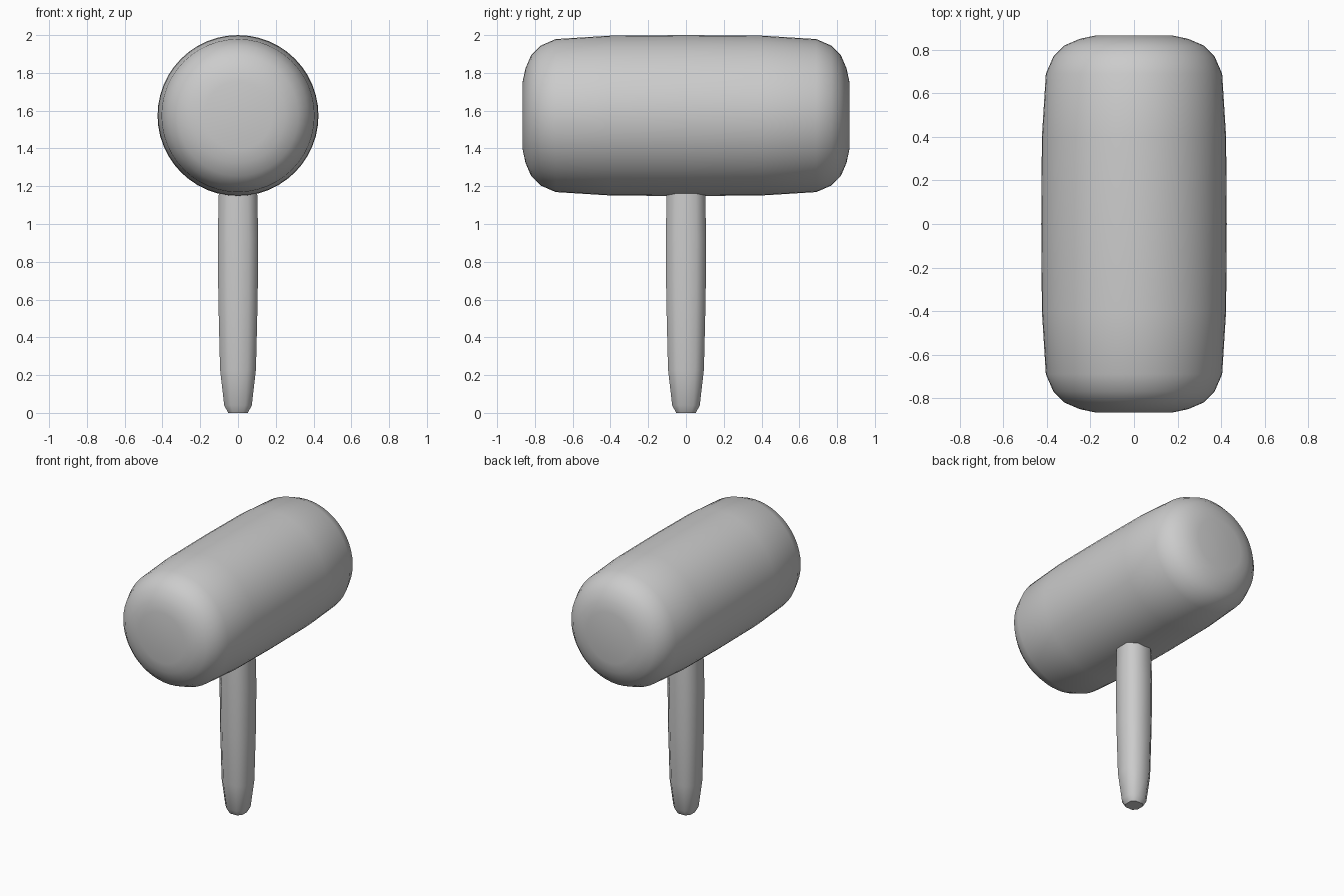
import bpy, bmesh, math
from mathutils import Matrix

cube = bpy.data.objects.get("Cube")
if cube:
    bpy.data.objects.remove(cube, do_unlink=True)

grey = bpy.data.materials.new("plain grey")
grey.use_nodes = True
colour = (0.6, 0.6, 0.6, 1)
grey.diffuse_color = colour
grey.node_tree.nodes["Principled BSDF"].inputs["Base Color"].default_value = colour


def circle(radius, sides=48):
    return [(radius * math.cos(2 * math.pi * i / sides),
             radius * math.sin(2 * math.pi * i / sides)) for i in range(sides)]


def chamfered_square(half, flat=0.52):
    f = half * flat
    return [(half, -f), (half, f), (f, half), (-f, half),
            (-half, f), (-half, -f), (-f, -half), (f, -half)]


def loft(name, section, profile, matrix=Matrix()):
    """Skin a stack of sections along z; profile holds (z, size) pairs."""
    bm = bmesh.new()
    rings = [[bm.verts.new((x, y, z)) for x, y in section(size)]
             for z, size in profile]
    for low, high in zip(rings, rings[1:]):
        for i in range(len(low)):
            j = (i + 1) % len(low)
            bm.faces.new((low[i], low[j], high[j], high[i]))
    bm.faces.new(rings[0][::-1])
    bm.faces.new(rings[-1])
    bm.transform(matrix)
    bmesh.ops.recalc_face_normals(bm, faces=bm.faces)
    mesh = bpy.data.meshes.new(name)
    bm.to_mesh(mesh)
    bm.free()
    mesh.materials.append(grey)
    obj = bpy.data.objects.new(name, mesh)
    bpy.context.collection.objects.link(obj)
    bpy.ops.object.select_all(action='DESELECT')
    obj.select_set(True)
    bpy.context.view_layer.objects.active = obj
    bpy.ops.object.shade_smooth_by_angle(angle=math.radians(50))
    return obj


# Mallet head: rounded barrel lying along y, mirrored half profile
half = [(0, 0.426), (0.4, 0.423), (0.69, 0.405), (0.77, 0.37),
        (0.82, 0.32), (0.85, 0.25), (0.865, 0.18)]
barrel = [(-z, r) for z, r in half[:0:-1]] + half
loft("mallet_head", circle, barrel,
     Matrix.Translation((0, 0, 1.574)) @ Matrix.Rotation(math.pi / 2, 4, 'X'))

# Handle: soft-cornered square bar tapering to the butt
loft("handle", chamfered_square,
     [(0, 0.052), (0.04, 0.073), (0.23, 0.095), (0.6, 0.104),
      (0.92, 0.107), (1.15, 0.102), (1.3, 0.098)])
